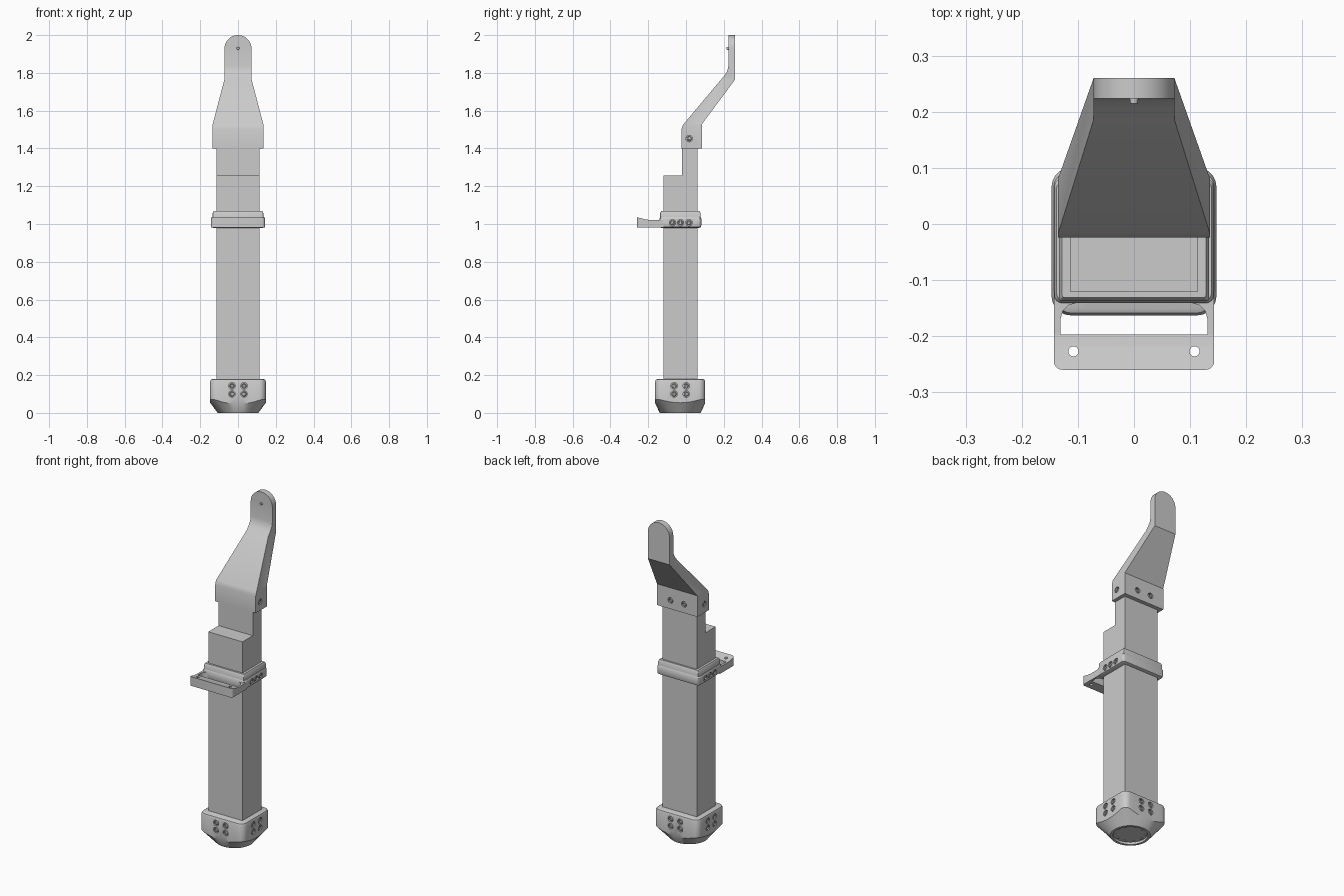
import bpy, bmesh, math
from mathutils import Vector, Matrix

if "Cube" in bpy.data.objects:
    bpy.data.objects.remove(bpy.data.objects["Cube"])

CY = -0.031  # tube centre in y


def finish(name, bm):
    bmesh.ops.recalc_face_normals(bm, faces=bm.faces)
    me = bpy.data.meshes.new(name)
    bm.to_mesh(me)
    bm.free()
    ob = bpy.data.objects.new(name, me)
    bpy.context.collection.objects.link(ob)
    return ob


def loft(bm, rings):
    """Skin a stack of equal-length point loops and close both ends."""
    loops = [[bm.verts.new(p) for p in r] for r in rings]
    n = len(loops[0])
    for a, b in zip(loops, loops[1:]):
        for i in range(n):
            bm.faces.new((a[i], a[(i + 1) % n], b[(i + 1) % n], b[i]))
    bm.faces.new(loops[0])
    bm.faces.new(loops[-1])


def prism(name, pts, axis, a, b):
    place = {'x': lambda u, v, w: (w, u, v),
             'y': lambda u, v, w: (u, w, v),
             'z': lambda u, v, w: (u, v, w)}[axis]
    bm = bmesh.new()
    loft(bm, [[place(u, v, w) for u, v in pts] for w in (a, b)])
    return finish(name, bm)


def boolean(ob, cutter, op):
    m = ob.modifiers.new("cut", 'BOOLEAN')
    m.operation, m.object, m.solver = op, cutter, 'EXACT'
    bpy.context.view_layer.objects.active = ob
    bpy.ops.object.modifier_apply(modifier=m.name)
    bpy.data.objects.remove(cutter)


def frame(pos, normal):
    return Matrix.Translation(pos) @ Vector(normal).to_track_quat('Z', 'Y').to_matrix().to_4x4()


def drill(ob, spots, radius, depth):
    bm = bmesh.new()
    for pos, nrm in spots:
        bmesh.ops.create_cone(bm, cap_ends=True, segments=20, radius1=radius,
                              radius2=radius, depth=2 * depth, matrix=frame(pos, nrm))
    boolean(ob, finish("cutter", bm), 'DIFFERENCE')


def circle(r, z, n=16):
    return [Vector((r * math.cos(t * math.tau / n), r * math.sin(t * math.tau / n), z))
            for t in range(n)]


def screws(name, spots, s=1.0):
    """Socket-head screws, sunk just below the given surface points."""
    bm = bmesh.new()
    profile = [(.013, -.012), (.013, -.003), (.011, -.001), (.007, -.001), (.006, -.007)]
    for pos, nrm in spots:
        m = frame(pos, nrm)
        loft(bm, [[m @ (p * s) for p in circle(r, z)] for r, z in profile])
    return finish(name, bm)


def rounded_rect(hx, hy, r, cy, z, seg=5, sub=8):
    pts = []
    for k, (sx, sy) in enumerate([(1, 1), (-1, 1), (-1, -1), (1, -1)]):
        for i in range(seg + 1):
            t = (k + i / seg) * math.pi / 2
            pts.append(Vector((sx * (hx - r) + r * math.cos(t),
                               cy + sy * (hy - r) + r * math.sin(t), z)))
    out = []
    for i, p in enumerate(pts):  # subdivide the straight sides
        q = pts[(i + 1) % len(pts)]
        steps = sub if i % (seg + 1) == seg else 1
        out += [p.lerp(q, j / steps) for j in range(steps)]
    return out


def band(name, hx, y0, y1, r, levels):
    """Rounded rectangular ring body; levels are (z, inset)."""
    bm = bmesh.new()
    loft(bm, [rounded_rect(hx - d, (y1 - y0) / 2 - d, r, (y0 + y1) / 2, z, 4, 1)
              for z, d in levels])
    return finish(name, bm)


# Square tube with the notched upper front
prism("tube", [(-.12, .05), (-.12, 1.258), (-.022, 1.258), (-.022, 1.42),
               (.06, 1.42), (.06, .05)], 'x', -.114, .114)

# Foot cap: rounded square blending into a round, recessed base
HX, HY = .147, .132
full = rounded_rect(HX, HY, .035, CY, 0)


def radial(r, z):
    return [Vector((r * d.x, CY + r * d.y, z))
            for d in ((p - Vector((0, CY, 0))).normalized() for p in full)]


low = [Vector((p.x, p.y, .05 + .5 * max(0, math.hypot(p.x, p.y - CY) - .14))) for p in full]
bm = bmesh.new()
loft(bm, [rounded_rect(HX - .012, HY - .012, .03, CY, .18),
          rounded_rect(HX - .004, HY - .004, .033, CY, .176),
          rounded_rect(HX, HY, .035, CY, .166),
          low, radial(.108, 0), radial(.094, 0), radial(.092, .012)])
foot = finish("foot_cap", bm)
foot_spots = []
for u in (-.032, .032):
    for z in (.10, .143):
        for s in (-1, 1):
            foot_spots += [((u, CY + s * HY, z), (0, s, 0)), ((s * HX, CY + u, z), (s, 0, 0))]
drill(foot, foot_spots, .017, .012)
screws("foot_screws", foot_spots)
screws("base_screws", [((p.x, p.y + CY, .008), (0, 0, -1)) for p in circle(.08, 0, 10)], .5)

# Clamp band, its upper lip and side screws
clamp = band("clamp_band", .142, -.141, .081, .014,
             [(.98, .01), (.984, .003), (.992, 0), (1.028, 0), (1.036, .004)])
band("clamp_lip", .134, -.137, .077, .004, [(1.02, 0), (1.058, 0), (1.07, .006)])
clamp_spots = [((s * .142, y, 1.007), (s, 0, 0)) for s in (-1, 1) for y in (-.071, -.029, .016)]
drill(clamp, clamp_spots, .017, .012)
screws("clamp_screws", clamp_spots)

# Front loop: two filleted arms and a sloped crossbar with holes
for s, side in ((-1, "left"), (1, "right")):
    prism(side + "_loop_arm",
          [(s * x, y) for x, y in [(.1425, -.199), (.131, -.199), (.131, -.17), (.127, -.155),
                                   (.117, -.145), (.10, -.14), (.10, -.12), (.1425, -.12)]],
          'z', .981, 1.022)
bar = prism("loop_crossbar", [(-.26, .981), (-.197, .981), (-.197, 1.022), (-.218, 1.025),
                              (-.26, 1.036)], 'x', -.143, .143)
bm = bmesh.new()
bm.from_mesh(bar.data)
corners = [e for e in bm.edges if all(v.co.y < -.259 for v in e.verts)
           and abs(e.verts[0].co.x - e.verts[1].co.x) < .001]
bmesh.ops.bevel(bm, geom=corners, offset=.016, segments=5, profile=.5, affect='EDGES')
bm.to_mesh(bar.data)
bm.free()
drill(bar, [((s * .108, -.227, 1.0), (0, 0, 1)) for s in (-1, 1)], .009, .1)

# Top bracket: cranked side profile intersected with the tapered front outline
bracket = prism("top_bracket", [(-.024, 1.40), (-.024, 1.502), (-.016, 1.525), (.205, 1.788),
                                (.218, 1.808), (.224, 1.835), (.224, 2.1), (.26, 2.1),
                                (.26, 1.765), (.084, 1.528), (.084, 1.40)], 'x', -.3, .3)
arc = [(.072 * math.cos(math.pi * i / 16), 1.928 + .072 * math.sin(math.pi * i / 16))
       for i in range(17)]
outline = prism("outline", [(-.135, 1.3), (.135, 1.3), (.135, 1.525), (.072, 1.765)] + arc
                + [(-.072, 1.765), (-.135, 1.525)], 'y', -.5, .5)
boolean(bracket, outline, 'INTERSECT')
bracket_spots = [((s * .135, .017, 1.452), (s, 0, 0)) for s in (-1, 1)]
bracket_spots += [((x, .084, 1.452), (0, 1, 0)) for x in (-.045, .045)]
drill(bracket, bracket_spots, .017, .012)
screws("bracket_screws", bracket_spots)

# Small pin near the bracket tip
bm = bmesh.new()
bmesh.ops.create_cone(bm, cap_ends=True, segments=16, radius1=.009, radius2=.007, depth=.02,
                      matrix=frame((0, .225, 1.93), (0, -1, 0)))
finish("tip_pin", bm)

for ob in bpy.data.objects:
    ob.select_set(True)
bpy.context.view_layer.objects.active = bracket
bpy.ops.object.shade_smooth_by_angle(angle=math.radians(28))
